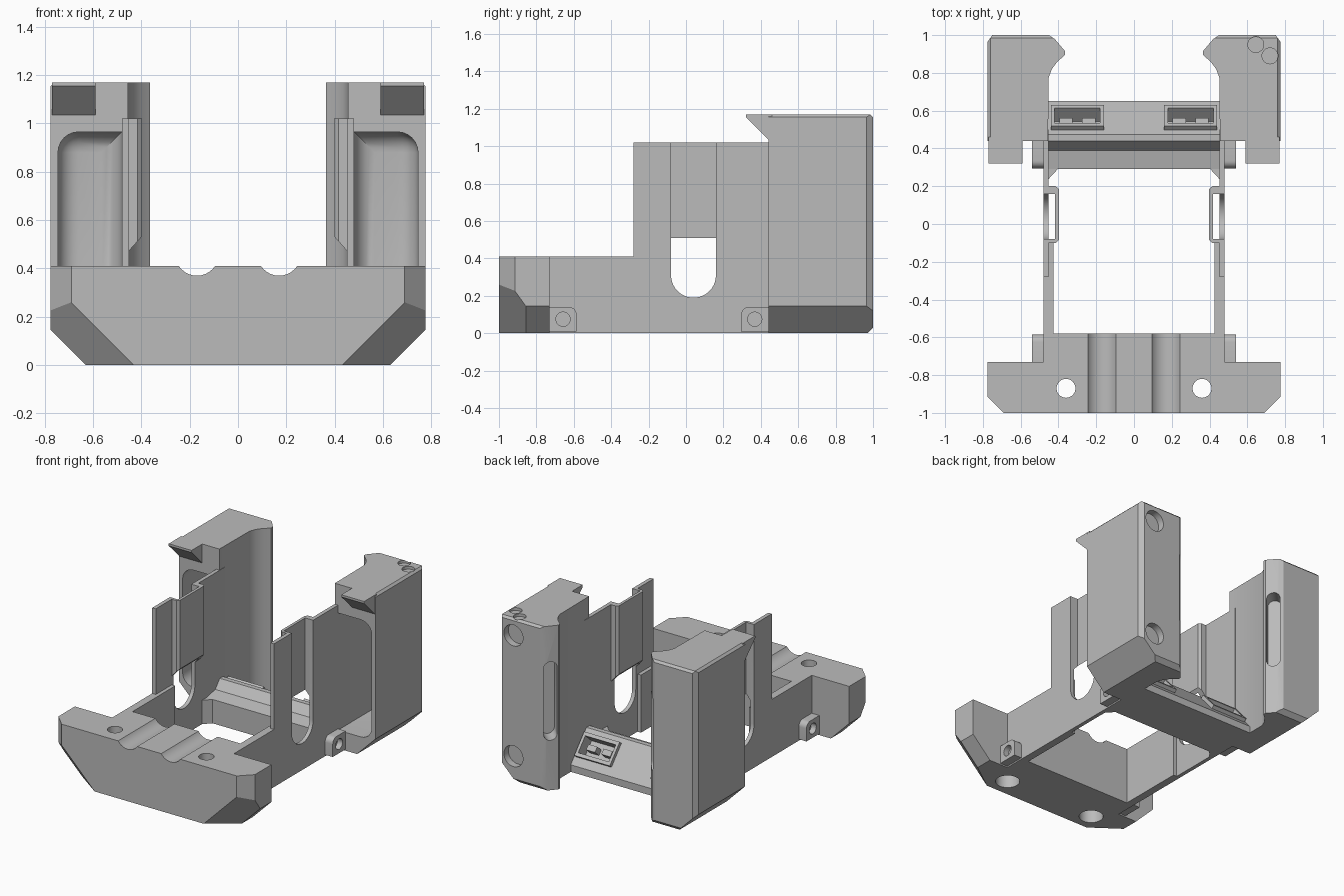
import bpy, bmesh, math
from mathutils import Vector, Matrix

cube = bpy.data.objects.get("Cube")
if cube:
    bpy.data.objects.remove(cube, do_unlink=True)

grey = bpy.data.materials.new("plain grey")
COLOUR = (0.5, 0.5, 0.5, 1)
grey.use_nodes = True
grey.diffuse_color = COLOUR
grey.node_tree.nodes["Principled BSDF"].inputs["Base Color"].default_value = COLOUR


def finish(name, bm):
    bmesh.ops.recalc_face_normals(bm, faces=bm.faces[:])
    mesh = bpy.data.meshes.new(name)
    bm.to_mesh(mesh)
    bm.free()
    mesh.materials.append(grey)
    ob = bpy.data.objects.new(name, mesh)
    bpy.context.collection.objects.link(ob)
    return ob


def prism(name, pts, axis, lo, hi, planes=(), bevel=None):
    """Extrude a 2D outline along an axis, then slice by (point, normal) planes."""
    def place(p, d):
        return {"x": (d, p[0], p[1]), "y": (p[0], d, p[1]), "z": (p[0], p[1], d)}[axis]
    bm = bmesh.new()
    face = bm.faces.new([bm.verts.new(place(p, lo)) for p in pts])
    out = bmesh.ops.extrude_face_region(bm, geom=[face])
    step = Vector(place((0, 0), hi - lo))
    bmesh.ops.translate(bm, vec=step, verts=[v for v in out["geom"] if isinstance(v, bmesh.types.BMVert)])
    bmesh.ops.recalc_face_normals(bm, faces=bm.faces[:])
    for co, no in planes:
        bmesh.ops.bisect_plane(bm, geom=bm.verts[:] + bm.edges[:] + bm.faces[:],
                               plane_co=co, plane_no=no, clear_outer=True)
        bmesh.ops.holes_fill(bm, edges=[e for e in bm.edges if e.is_boundary])
    if bevel:
        width, rule = bevel
        edges = [e for e in bm.edges if rule((e.verts[0].co + e.verts[1].co) / 2)]
        bmesh.ops.bevel(bm, geom=edges, offset=width, segments=6, profile=0.5, affect="EDGES")
    return finish(name, bm)


def rect(a0, b0, a1, b1):
    return [(a0, b0), (a1, b0), (a1, b1), (a0, b1)]


def box(name, x0, x1, y0, y1, z0, z1):
    return prism(name, rect(x0, y0, x1, y1), "z", z0, z1)


def rod(centre, radius, length, axis, sides=32):
    turn = {"x": Matrix.Rotation(math.pi / 2, 4, "Y"),
            "y": Matrix.Rotation(math.pi / 2, 4, "X"), "z": Matrix()}[axis]
    bm = bmesh.new()
    bmesh.ops.create_cone(bm, cap_ends=True, segments=sides, radius1=radius, radius2=radius,
                          depth=length, matrix=Matrix.Translation(centre) @ turn)
    return finish("cutter", bm)


def cut(ob, *cutters):
    for c in cutters:
        c.hide_render = True
        mod = ob.modifiers.new("cut", "BOOLEAN")
        mod.operation, mod.solver, mod.object = "DIFFERENCE", "EXACT", c
        bpy.context.view_layer.objects.active = ob
        bpy.ops.object.modifier_apply(modifier=mod.name)
        bpy.data.objects.remove(c, do_unlink=True)


def arc(cx, cy, r, a0, a1, n):
    angles = [math.radians(a0 + (a1 - a0) * i / n) for i in range(n + 1)]
    return [(cx + r * math.cos(a), cy + r * math.sin(a)) for a in angles]


def flip(pts, s):
    return [(s * a, b) for a, b in pts]


# front bumper with chamfered corners, cable grooves and bolt holes
half = [(0.69, -1), (0.775, -0.915), (0.775, -0.73), (0.48, -0.73), (0.48, -0.58)]
planes = []
for s in (1, -1):
    planes += [((s * 0.63, 0, 0), (s, 0, -1)), ((s * 0.43, -1, 0), (s, -1.393, -1))]
bumper = prism("front_bumper", half + flip(half, -1)[::-1], "z", 0, 0.41, planes)
for s in (1, -1):
    cut(bumper, rod((s * 0.17, -0.8, 0.46), 0.09, 1, "y"),
        rod((s * 0.36, -0.87, 0.2), 0.05, 1, "z"),
        rod((s * 0.36, -0.87, 0), 0.08, 0.44, "z"))

# rear crossbar with sloped back
crossbar = prism("rear_crossbar", [(0.29, 0), (0.65, 0), (0.65, 0.05), (0.475, 0.25), (0.44, 0.25),
                                   (0.39, 0.19), (0.29, 0.17)], "x", -0.47, 0.47)
tilt = math.atan2(-0.2, 0.175)


def tilted(name, x, off, size):
    bm = bmesh.new()
    m = (Matrix.Translation((x, 0.555, 0.16)) @ Matrix.Rotation(tilt, 4, "X")
         @ Matrix.Translation(off) @ Matrix.Diagonal((*size, 1)))
    bmesh.ops.create_cube(bm, size=1, matrix=m)
    return finish(name, bm)


for s, side in ((1, "left"), (-1, "right")):
    # connector housing and its contacts
    cut(crossbar, tilted("cutter", s * 0.3, (0, 0, 0), (0.24, 0.12, 0.14)))
    port = tilted(side + "_port_frame", s * 0.3, (0, 0, 0), (0.28, 0.17, 0.05))
    cut(port, tilted("cutter", s * 0.3, (0, 0, 0), (0.24, 0.12, 0.14)))
    for dx in (-0.06, 0.06):
        tilted(side + "_port_contact", s * 0.3 + dx, (0, 0, -0.04), (0.07, 0.04, 0.06))

    # inner corner gusset
    prism(side + "_corner_gusset", flip([(0.46, 0.23), (0.46, 0.3), (0.395, 0.3)], s), "z", 0, 0.17)

    # side wall with a round-ended slot
    wall = [(-0.6, 0), (0.5, 0), (0.5, 1.02), (0.16, 1.02)] + arc(0.04, 0.31, 0.12, 0, -180, 20)
    wall += [(-0.08, 1.02), (-0.28, 1.02), (-0.28, 0.41), (-0.6, 0.41)]
    prism(side + "_side_wall", wall, "x", s * 0.452, s * 0.48)
    box(side + "_lower_wall_liner", s * 0.425, s * 0.453, -0.6, -0.1, 0, 0.41)

    # inward channel behind the slot
    channel = [(0.46, -0.1), (0.415, -0.1), (0.398, -0.085), (0.398, 0.185), (0.415, 0.2), (0.46, 0.2),
               (0.46, 0.16), (0.418, 0.16), (0.418, -0.08), (0.46, -0.08)]
    prism(side + "_slot_channel", flip(channel, s), "z", 0.4, 1.02,
          [((s * 0.4, 0, 0.53), (-s, 0, -0.9))])

    # bolt lugs on the outside of the walls
    for y0, y1, place in ((-0.73, -0.585, "front"), (0.295, 0.44, "rear")):
        edge = y1 if place == "front" else y0
        lug = prism(f"{side}_{place}_lug", rect(y0, 0.01, y1, 0.14), "x", s * 0.47, s * 0.54,
                    bevel=(0.04, lambda c: abs(c.y - edge) < 1e-3 and c.z > 0.13))
        cut(lug, rod((s * 0.54, (y0 + y1) / 2, 0.075), 0.038, 0.08, "x"))

    # tall rear post with a concave inner edge
    plan = [(0.455, 0.44), (0.775, 0.44), (0.775, 0.965), (0.75, 1.0), (0.45, 1.0), (0.42, 0.98),
            (0.365, 0.915), (0.365, 0.895), (0.405, 0.86), (0.435, 0.82), (0.452, 0.775)]
    post = prism(side + "_rear_post", flip(plan, s), "z", 0, 1.17,
                 [((s * 0.63, 0, 0), (s, 0, -1)), ((0, 0.97, 0), (0, 1, -1)),
                  ((0, 1, 1.155), (0, 1, 1)), ((s * 0.775, 0, 1.155), (s, 0, 1))])
    pocket = prism("cutter", flip(rect(0.48, 0.13, 0.745, 0.965), s), "y", 0.2, 0.89,
                   bevel=(0.085, lambda c: (abs(c.x) > 0.7 or c.y > 0.87) and c.y > 0.25))
    cut(post, pocket)

    # slanted window in the rounded inner tip
    window = prism("cutter", arc(0, 0.4, 0.045, 180, 360, 10) + arc(0, 0.87, 0.045, 0, 180, 10),
                   "y", -0.1, 0.1)
    window.matrix_world = Matrix.Translation((s * 0.405, 0.95, 0)) @ Matrix.Rotation(s * math.radians(45), 4, "Z")
    bpy.context.view_layer.update()
    cut(post, window)

    # magnet and screw pockets, on one post only
    if s == 1:
        cut(post, rod((0.66, 1, 1.05), 0.075, 0.1, "y"), rod((0.66, 1, 0.19), 0.075, 0.1, "y"),
            rod((0.645, 0.95, 1.17), 0.042, 0.04, "z"), rod((0.72, 0.89, 1.17), 0.042, 0.04, "z"))

    # overhanging hook at the top of the post
    prism(side + "_top_hook", [(0.32, 1.17), (0.32, 1.155), (0.44, 1.035), (0.46, 1.035), (0.46, 1.17)],
          "x", s * 0.59, s * 0.77)

# smooth the round surfaces, keep the hard edges
bpy.ops.object.select_all(action="DESELECT")
for ob in bpy.context.collection.objects:
    if ob.type == "MESH" and grey.name in ob.data.materials:
        ob.select_set(True)
        bpy.context.view_layer.objects.active = ob
bpy.ops.object.shade_smooth_by_angle(angle=math.radians(25))
